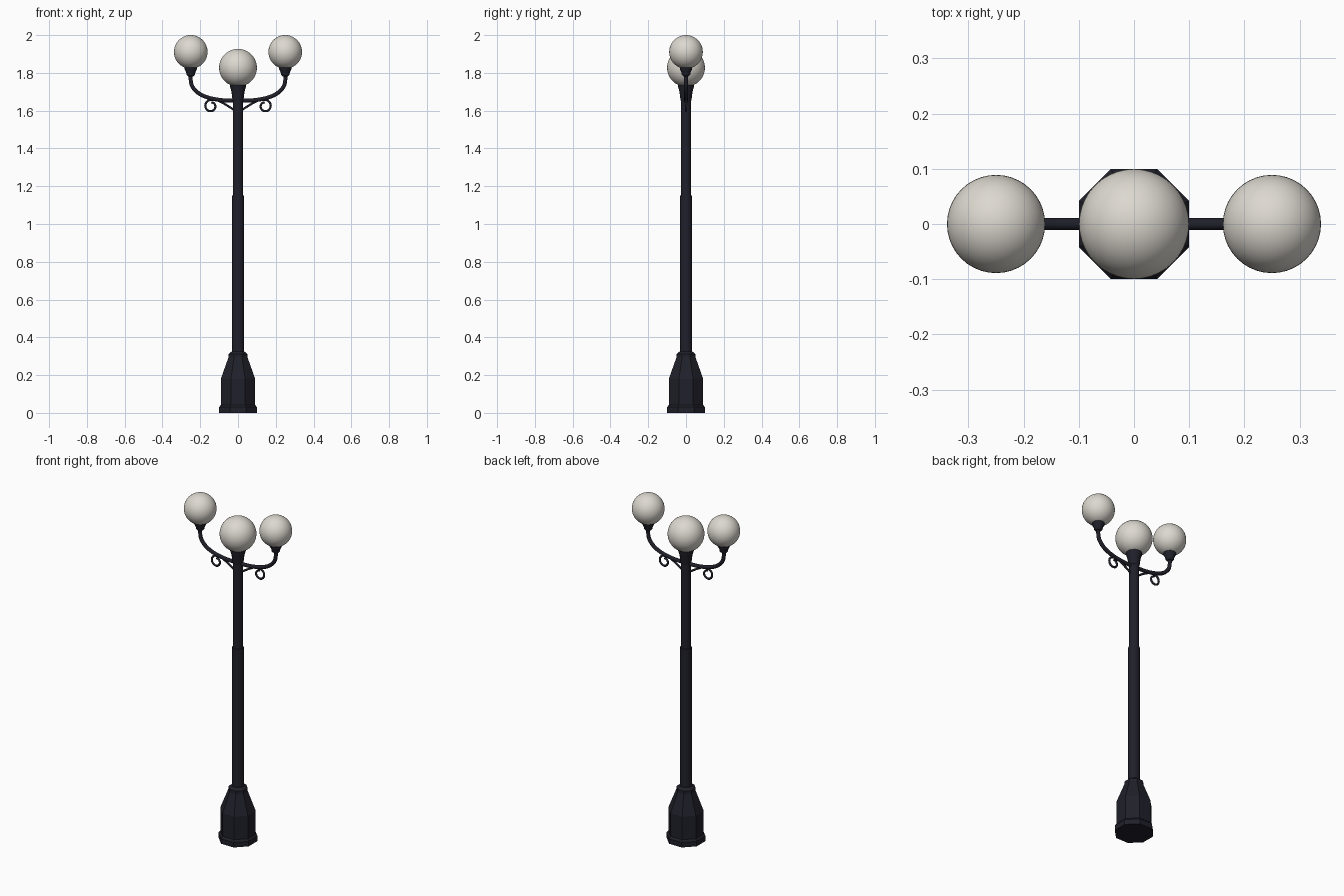
import bpy
import bmesh
import math
from mathutils import Vector

cube = bpy.data.objects.get("Cube")
if cube:
    bpy.data.objects.remove(cube, do_unlink=True)


def make_material(name, colour, roughness):
    mat = bpy.data.materials.new(name)
    mat.use_nodes = True
    mat.diffuse_color = (*colour, 1)
    shader = mat.node_tree.nodes["Principled BSDF"]
    shader.inputs["Base Color"].default_value = (*colour, 1)
    shader.inputs["Roughness"].default_value = roughness
    return mat


IRON = make_material("dark iron", (0.014, 0.014, 0.023), 0.5)
GLASS = make_material("frosted glass", (0.72, 0.69, 0.63), 0.4)


def finish(obj, mat, angle=None):
    obj.data.materials.append(mat)
    if angle is not None:
        bpy.ops.object.select_all(action="DESELECT")
        obj.select_set(True)
        bpy.context.view_layer.objects.active = obj
        bpy.ops.object.shade_smooth_by_angle(angle=math.radians(angle))
    return obj


def turned(name, profile, sides, x=0, angle=None):
    """Capped solid of revolution; radii run to the middle of each side."""
    bm = bmesh.new()
    scale = 1 / math.cos(math.pi / sides)
    rings = []
    for r, z in profile:
        ring = []
        for i in range(sides):
            a = (i + 0.5) * math.tau / sides
            ring.append(bm.verts.new((x + r * scale * math.cos(a), r * scale * math.sin(a), z)))
        rings.append(ring)
    for low, high in zip(rings, rings[1:]):
        for i in range(sides):
            j = (i + 1) % sides
            bm.faces.new((low[i], low[j], high[j], high[i]))
    bm.faces.new(rings[0][::-1])
    bm.faces.new(rings[-1])
    mesh = bpy.data.meshes.new(name)
    bm.to_mesh(mesh)
    bm.free()
    obj = bpy.data.objects.new(name, mesh)
    bpy.context.collection.objects.link(obj)
    return finish(obj, IRON, angle)


def globe(name, x, z, radius):
    bpy.ops.mesh.primitive_uv_sphere_add(segments=40, ring_count=24, radius=radius, location=(x, 0, z))
    obj = bpy.context.object
    obj.name = name
    return finish(obj, GLASS, 60)


def smooth_path(points, steps=8):
    """Smooth path through the given (x, z) points."""
    pts = [Vector((x, 0, z)) for x, z in points]
    pts = [2 * pts[0] - pts[1]] + pts + [2 * pts[-1] - pts[-2]]
    path = []
    for a, b, c, d in zip(pts, pts[1:], pts[2:], pts[3:]):
        for i in range(steps):
            t = i / steps
            path.append(0.5 * (2 * b + (c - a) * t + (2 * a - 5 * b + 4 * c - d) * t ** 2
                               + (3 * b - a - 3 * c + d) * t ** 3))
    return path + [pts[-2]]


def tube(name, path, radius, side):
    curve = bpy.data.curves.new(name, "CURVE")
    curve.dimensions = "3D"
    curve.bevel_depth = radius
    curve.bevel_resolution = 3
    curve.use_fill_caps = True
    spline = curve.splines.new("POLY")
    spline.points.add(len(path) - 1)
    for point, co in zip(spline.points, path):
        point.co = (co.x * side, co.y, co.z, 1)
    obj = bpy.data.objects.new(name, curve)
    bpy.context.collection.objects.link(obj)
    bpy.ops.object.select_all(action="DESELECT")
    obj.select_set(True)
    bpy.context.view_layer.objects.active = obj
    bpy.ops.object.convert(target="MESH")
    return finish(bpy.context.object, IRON, 50)


# Octagonal pedestal with stepped foot, tapered shoulder and collar
turned("pedestal", [(0.1, 0), (0.1, 0.03), (0.091, 0.042), (0.091, 0.18),
                    (0.05, 0.295), (0.05, 0.312), (0.034, 0.325)], 8)

# Two-stage post and the flared cup on top
turned("lower_post", [(0.031, 0.3), (0.031, 1.15)], 16, angle=30)
turned("upper_post", [(0.027, 1.14), (0.027, 1.69)], 16, angle=30)
turned("post_cup", [(0.028, 1.655), (0.032, 1.675), (0.034, 1.7), (0.042, 1.725),
                    (0.042, 1.738), (0.034, 1.745)], 16, angle=30)
globe("centre_globe", 0, 1.827, 0.1)

# Scroll brace: straight strut rising from the post, then an inward curl
strut = [(0.015, 1.6), (0.065, 1.632), (0.11, 1.655)]
curl = []
for i in range(11):
    a = math.radians(105 - 37 * i)
    r = 0.034 - 0.0014 * i
    curl.append((0.143 + r * math.cos(a), 1.624 + r * math.sin(a)))

ARM = [(0, 1.652), (0.08, 1.655), (0.15, 1.667), (0.205, 1.69),
       (0.24, 1.725), (0.25, 1.76), (0.25, 1.8)]

# Paired arms, scrolls, cups and globes
for label, side in (("left", 1), ("right", -1)):
    tube(label + "_arm", smooth_path(ARM), 0.011, side)
    tube(label + "_scroll", smooth_path(strut + curl, 4), 0.006, side)
    turned(label + "_cup", [(0.014, 1.782), (0.022, 1.79), (0.025, 1.805), (0.033, 1.82),
                            (0.033, 1.832), (0.026, 1.838)], 16, x=0.25 * side, angle=30)
    globe(label + "_globe", 0.25 * side, 1.911, 0.089)
